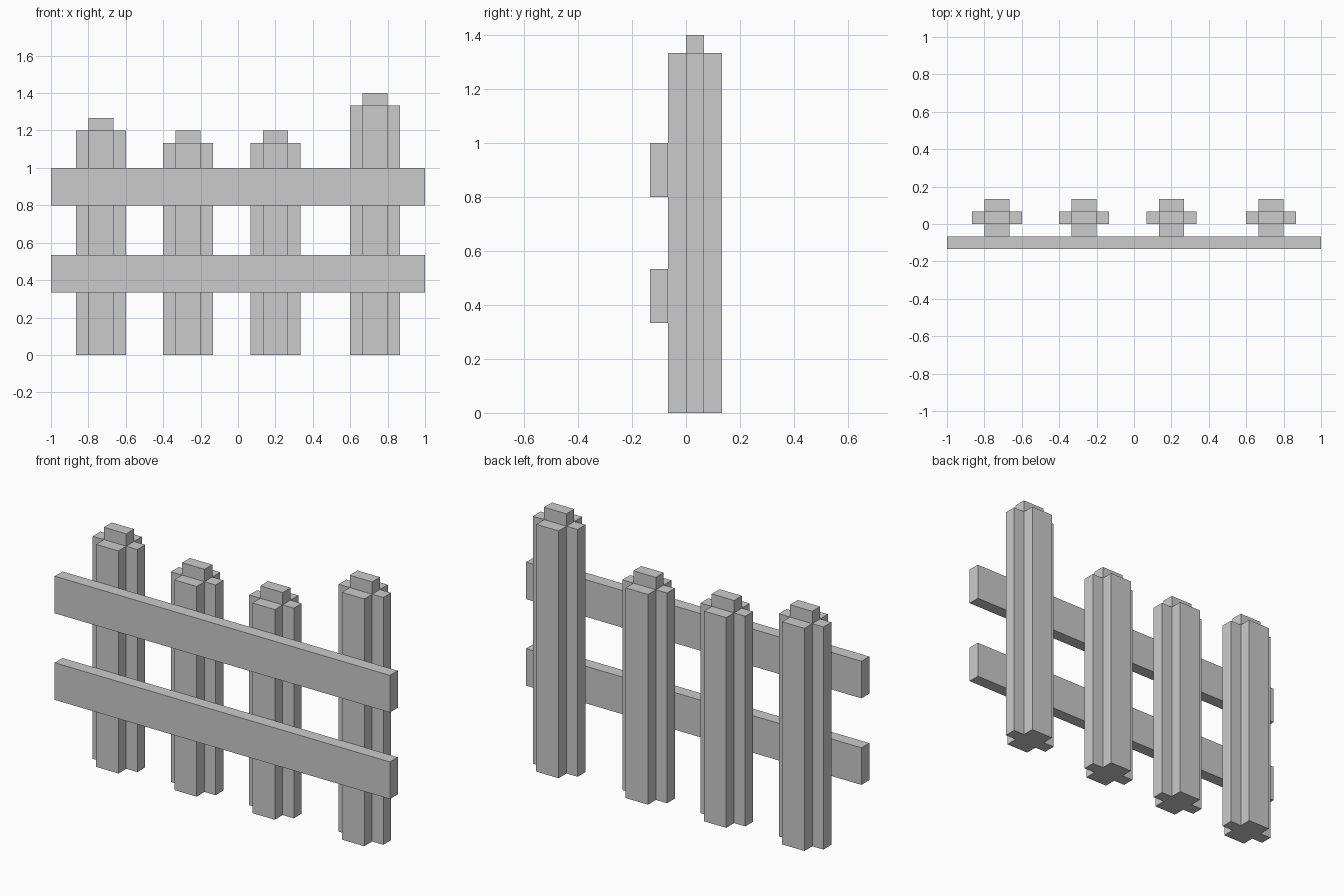
import bpy, bmesh
from mathutils import Vector

if "Cube" in bpy.data.objects:
    bpy.data.objects.remove(bpy.data.objects["Cube"])

U = 1 / 15  # grid step of the model


def finish(bm, name):
    bmesh.ops.recalc_face_normals(bm, faces=bm.faces[:])
    mesh = bpy.data.meshes.new(name)
    bm.to_mesh(mesh)
    bm.free()
    obj = bpy.data.objects.new(name, mesh)
    bpy.context.collection.objects.link(obj)
    return obj


def extrude_up(bm, faces, height, keep):
    """Raise a group of faces and return the new top faces."""
    geom = bmesh.ops.extrude_face_region(bm, geom=faces, use_keep_orig=keep)["geom"]
    verts = [g for g in geom if isinstance(g, bmesh.types.BMVert)]
    bmesh.ops.translate(bm, verts=verts, vec=Vector((0, 0, height)))
    if not keep:
        old = [f for f in faces if f.is_valid]
        if old:
            bmesh.ops.delete(bm, geom=old, context="FACES_ONLY")
    return [g for g in geom if isinstance(g, bmesh.types.BMFace)]


def picket(name, x, height):
    bm = bmesh.new()
    # plus-shaped footprint: centre cell and four arms
    xs, ys = (-2, -1, 1, 2), (-1, 0, 1, 2)
    grid = {}

    def corner(i, j):
        if (i, j) not in grid:
            grid[i, j] = bm.verts.new((xs[i] * U, ys[j] * U, 0))
        return grid[i, j]

    base = [bm.faces.new([corner(i, j), corner(i + 1, j),
                          corner(i + 1, j + 1), corner(i, j + 1)])
            for i, j in ((1, 1), (0, 1), (2, 1), (1, 0), (1, 2))]
    # shaft, then the small cap raised from the centre cell
    top = extrude_up(bm, base, height * U, True)
    centre = min(top, key=lambda f: (f.calc_center_median().xy - Vector((0, U / 2))).length)
    extrude_up(bm, [centre], U, False)
    finish(bm, name).location.x = x * U


def rail(name, z):
    bm = bmesh.new()
    bmesh.ops.create_cube(bm, size=1)
    bmesh.ops.scale(bm, vec=(30 * U, U, 3 * U), verts=bm.verts[:])
    finish(bm, name).location = (0, -1.5 * U, z * U)


# four pickets: centre x and shoulder height in grid steps
for n, (x, h) in enumerate(((-11, 18), (-4, 17), (3, 17), (11, 20)), 1):
    picket(f"picket_{n}", x, h)

# two front rails
rail("lower_rail", 6.5)
rail("upper_rail", 13.5)
